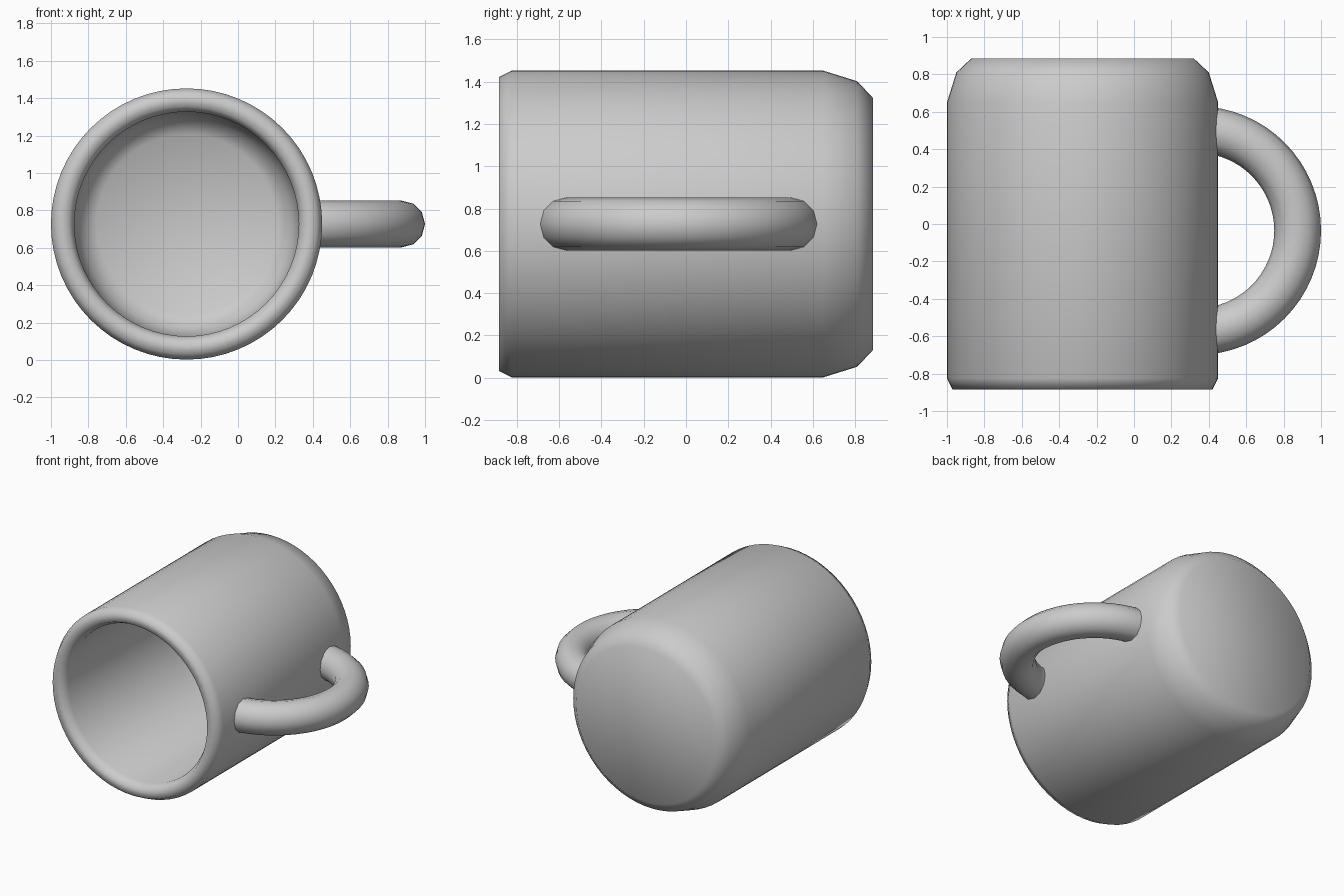
import bpy, bmesh, math

if "Cube" in bpy.data.objects:
    bpy.data.objects.remove(bpy.data.objects["Cube"])

CX, CZ = -0.275, 0.727      # mug axis, running along y
SEG = 64

grey = bpy.data.materials.new("grey_ceramic")
grey.diffuse_color = (0.6, 0.6, 0.6, 1)
grey.use_nodes = True
grey.node_tree.nodes["Principled BSDF"].inputs["Base Color"].default_value = grey.diffuse_color


def finish(bm, name):
    bmesh.ops.recalc_face_normals(bm, faces=bm.faces[:])
    me = bpy.data.meshes.new(name)
    bm.to_mesh(me)
    bm.free()
    me.materials.append(grey)
    ob = bpy.data.objects.new(name, me)
    bpy.context.collection.objects.link(ob)
    bpy.ops.object.select_all(action='DESELECT')
    ob.select_set(True)
    bpy.context.view_layer.objects.active = ob
    bpy.ops.object.shade_smooth_by_angle(angle=math.radians(65))
    return ob


def bridge(bm, a, b):
    n = len(a)
    for i in range(n):
        bm.faces.new((a[i], a[(i + 1) % n], b[(i + 1) % n], b[i]))


# Mug body: (radius, y) profile from the inner floor, over the rim, to the base
profile = [(0.48, 0.76), (0.56, 0.70), (0.60, 0.56), (0.60, -0.825),
           (0.63, -0.885), (0.695, -0.885), (0.725, -0.825),
           (0.725, 0.65), (0.675, 0.81), (0.595, 0.885)]
bm = bmesh.new()
rings = []
for r, y in profile:
    rings.append([bm.verts.new((CX + r * math.cos(t), y, CZ + r * math.sin(t)))
                  for t in (2 * math.pi * i / SEG for i in range(SEG))])
for a, b in zip(rings, rings[1:]):
    bridge(bm, a, b)
bm.faces.new(rings[0])
bm.faces.new(rings[-1])
finish(bm, "mug_body")

# Handle: half ring with twelve-sided section, ends buried in the wall
HX, HY, MAJOR, MINOR, STEPS, SIDES = 0.335, -0.035, 0.54, 0.125, 32, 12
bm = bmesh.new()
rings = []
for s in range(STEPS + 1):
    u = -math.pi / 2 + math.pi * s / STEPS
    ring = []
    for k in range(SIDES):
        v = 2 * math.pi * k / SIDES
        d = MAJOR + MINOR * math.cos(v)
        ring.append(bm.verts.new((HX + d * math.cos(u), HY + d * math.sin(u),
                                  CZ + MINOR * math.sin(v))))
    rings.append(ring)
for a, b in zip(rings, rings[1:]):
    bridge(bm, a, b)
bm.faces.new(rings[0])
bm.faces.new(rings[-1])
finish(bm, "handle")
